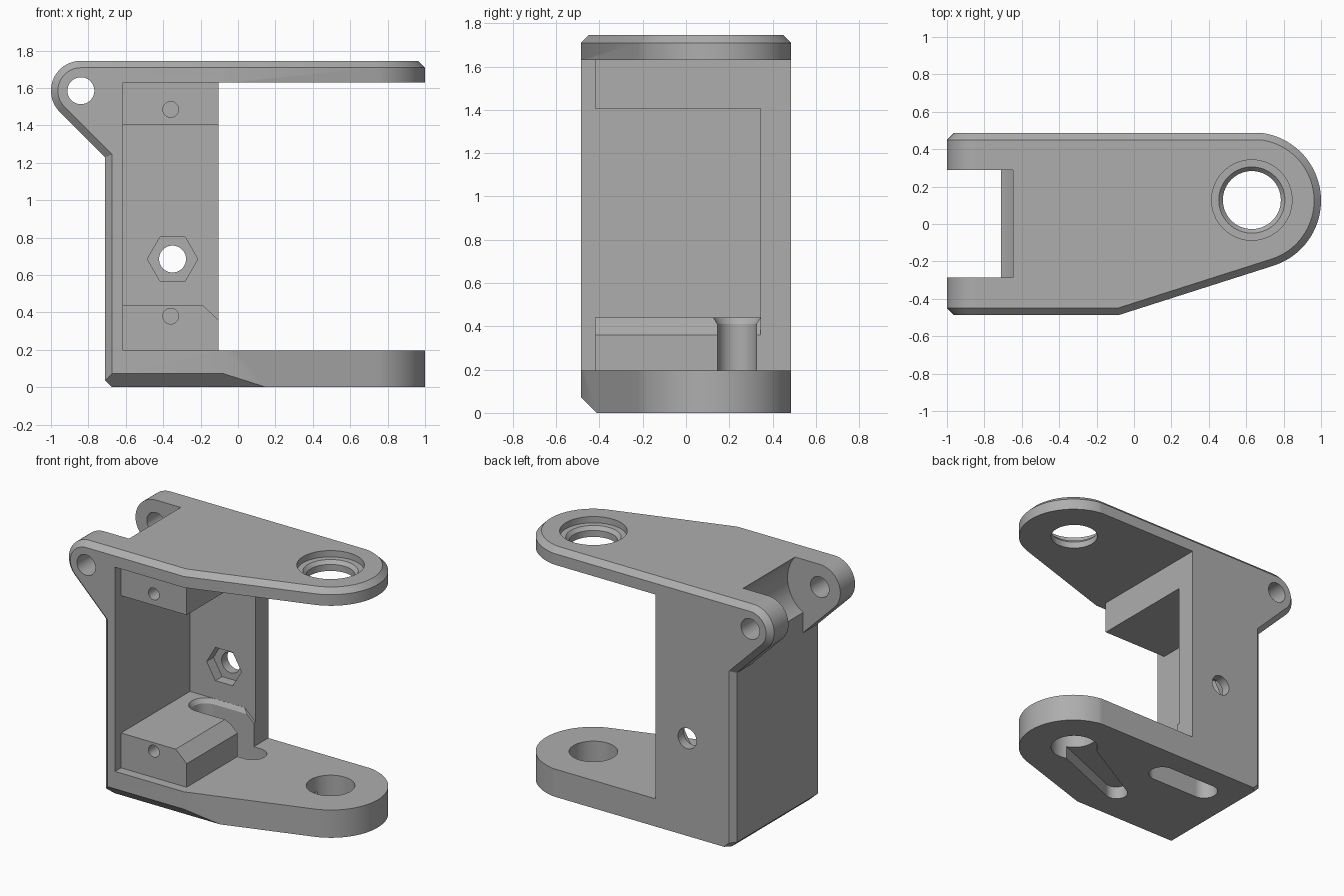
import bpy, bmesh
from math import sin, cos, pi, radians, sqrt

cube = bpy.data.objects.get("Cube")
if cube:
    bpy.data.objects.remove(cube, do_unlink=True)

grey = bpy.data.materials.new("plain_grey")
grey.use_nodes = True
COLOUR = (0.42, 0.42, 0.42, 1)
grey.diffuse_color = COLOUR
grey.node_tree.nodes["Principled BSDF"].inputs["Base Color"].default_value = COLOUR


def arc(cx, cy, r, start, end, n=24):
    angles = [radians(start + (end - start) * i / n) for i in range(n + 1)]
    return [(cx + r * cos(a), cy + r * sin(a)) for a in angles]


def circle(cx, cy, r, n=64):
    return arc(cx, cy, r, 0, 360 - 360 / n, n - 1)


def loft(name, axis, layers):
    """Solid through matching 2D outlines placed along the y or z axis."""
    bm = bmesh.new()
    rings = []
    for pos, pts in layers:
        rings.append([bm.verts.new((u, pos, v) if axis == "y" else (u, v, pos))
                      for u, v in pts])
    bm.faces.new(rings[0])
    bm.faces.new(rings[-1])
    for a, b in zip(rings, rings[1:]):
        for i in range(len(a)):
            j = (i + 1) % len(a)
            bm.faces.new((a[i], a[j], b[j], b[i]))
    bmesh.ops.recalc_face_normals(bm, faces=bm.faces)
    mesh = bpy.data.meshes.new(name)
    bm.to_mesh(mesh)
    bm.free()
    ob = bpy.data.objects.new(name, mesh)
    mesh.materials.append(grey)
    bpy.context.collection.objects.link(ob)
    return ob


def prism(axis, pts, lo, hi):
    return loft("cutter", axis, [(lo, pts), (hi, pts)])


def box(x0, x1, y0, y1, z0, z1):
    return prism("z", [(x0, y0), (x1, y0), (x1, y1), (x0, y1)], z0, z1)


def combine(tool, operation="DIFFERENCE"):
    mod = body.modifiers.new("shape", "BOOLEAN")
    mod.operation = operation
    mod.solver = "EXACT"
    mod.object = tool
    bpy.context.view_layer.objects.active = body
    bpy.ops.object.modifier_apply(modifier=mod.name)
    bpy.data.objects.remove(tool, do_unlink=True)


# Main dimensions
HALF, TOP, BEVEL = 0.486, 1.745, 0.037
EAR_X, EAR_Z, EAR_R = -0.84, 1.585, 0.16
PIVOT_X, PIVOT_Y, PIVOT_R = 0.635, 0.125, 0.365
BACK, INNER, FRONT_X = -0.71, -0.615, -0.105
FLOOR, CEILING, SIDE_Y = 0.195, 1.63, 0.345


# Side profile: rounded hinge ear, sloped neck and back wall
def side_profile(c):
    r = EAR_R - c
    neck = EAR_X + EAR_Z - sqrt(2) * r - (BACK + c)
    return (arc(EAR_X, EAR_Z, r, 90, 225)
            + [(BACK + c, neck), (BACK + c, BEVEL), (BACK + BEVEL + c, 0),
               (1.3, 0), (1.3, EAR_Z + r)])


# Plan outline: tapered arm with a rounded end
def plan_outline(c):
    r, taper, run = PIVOT_R - c, radians(17.7), 1.3
    x = PIVOT_X + r * sin(taper) - run * cos(taper)
    y = PIVOT_Y - r * cos(taper) - run * sin(taper)
    return (arc(PIVOT_X, PIVOT_Y, r, 90, 17.7 - 90, 40)
            + [(x, y), (-1.5, y), (-1.5, PIVOT_Y + r)])


full, inset = side_profile(0), side_profile(BEVEL)
body = loft("hinge_bracket", "y", [(-HALF, inset), (BEVEL - HALF, full),
                                   (HALF - BEVEL, full), (HALF, inset)])
combine(loft("plan", "z", [(-0.2, plan_outline(0)), (TOP - BEVEL, plan_outline(0)),
                           (TOP + 0.1, plan_outline(BEVEL + 0.1))]), "INTERSECT")

# Open space between the arms, leaving side wall and two inner blocks
combine(box(FRONT_X, 2, -2, 2, FLOOR, CEILING))
combine(box(INNER, 0, -2, -0.42, FLOOR, CEILING))
combine(box(INNER, 0, -2, SIDE_Y, 0.44, 1.405))

# Sloped edge of the lower block
combine(prism("y", [(-0.19, 0.44), (-0.105, 0.36), (0, 0.26), (0, 0.6), (-0.19, 0.6)],
              -1, SIDE_Y))

# Sloped front edge under the bottom arm
bottom_edge = box(-2, 2, -0.06, 0.06, -0.5, 0.5)
bottom_edge.rotation_euler.x = radians(45)
offset = 0.06 / sqrt(2)
bottom_edge.location = (0, -0.45 - offset, 0.037 - offset)
bpy.context.view_layer.update()
combine(bottom_edge)

# Clearance between the hinge ears, then the pin hole
combine(prism("y", circle(EAR_X, EAR_Z, 0.25), -0.285, 0.29))
combine(box(-1.2, BACK, -0.285, 0.29, 0.8, 1.9))
combine(prism("y", circle(EAR_X, EAR_Z, 0.072, 40), -1, 1))

# Pivot holes: stepped bore on top, plain bore below
combine(prism("z", circle(PIVOT_X - 0.005, 0.128, 0.155), -1, 3))
combine(loft("bore", "z", [(z, circle(PIVOT_X - 0.005, 0.128, r)) for z, r in
                           ((1.67, 0.15), (1.7, 0.177), (1.701, 0.215), (2, 0.215))]))

# Tapered pocket under the bottom arm, reaching into the pivot bore
lean = 25
combine(prism("z", arc(0.63, 0.128, 0.13, lean - 65, lean + 115)
              + arc(0.02, -0.16, 0.075, lean + 100, lean + 270), -0.1, 0.09))


# Long slot through the lower block, flared at the top
def slot(r):
    return arc(-0.05, 0.235, r, -90, 90) + arc(-0.415, 0.235, r, 90, 270)


combine(loft("slot", "z", [(-0.1, slot(0.09)), (0.41, slot(0.09)),
                           (0.44, slot(0.109)), (0.5, slot(0.109))]))

# Nut recess and bolt hole in the side wall
combine(prism("y", circle(-0.35, 0.685, 0.135, 6), 0.3, 0.42))
combine(prism("y", circle(-0.35, 0.685, 0.072, 40), 0.3, 1))

# Screw holes in the inner blocks
for z in (0.38, 1.485):
    combine(prism("y", circle(-0.36, z, 0.042, 32), -0.6, -0.05))

# Smooth curved walls, crisp edges
bpy.ops.object.select_all(action="DESELECT")
body.select_set(True)
bpy.context.view_layer.objects.active = body
bpy.ops.object.shade_smooth_by_angle(angle=radians(20))
weighted = body.modifiers.new("even_shading", "WEIGHTED_NORMAL")
weighted.keep_sharp = True
